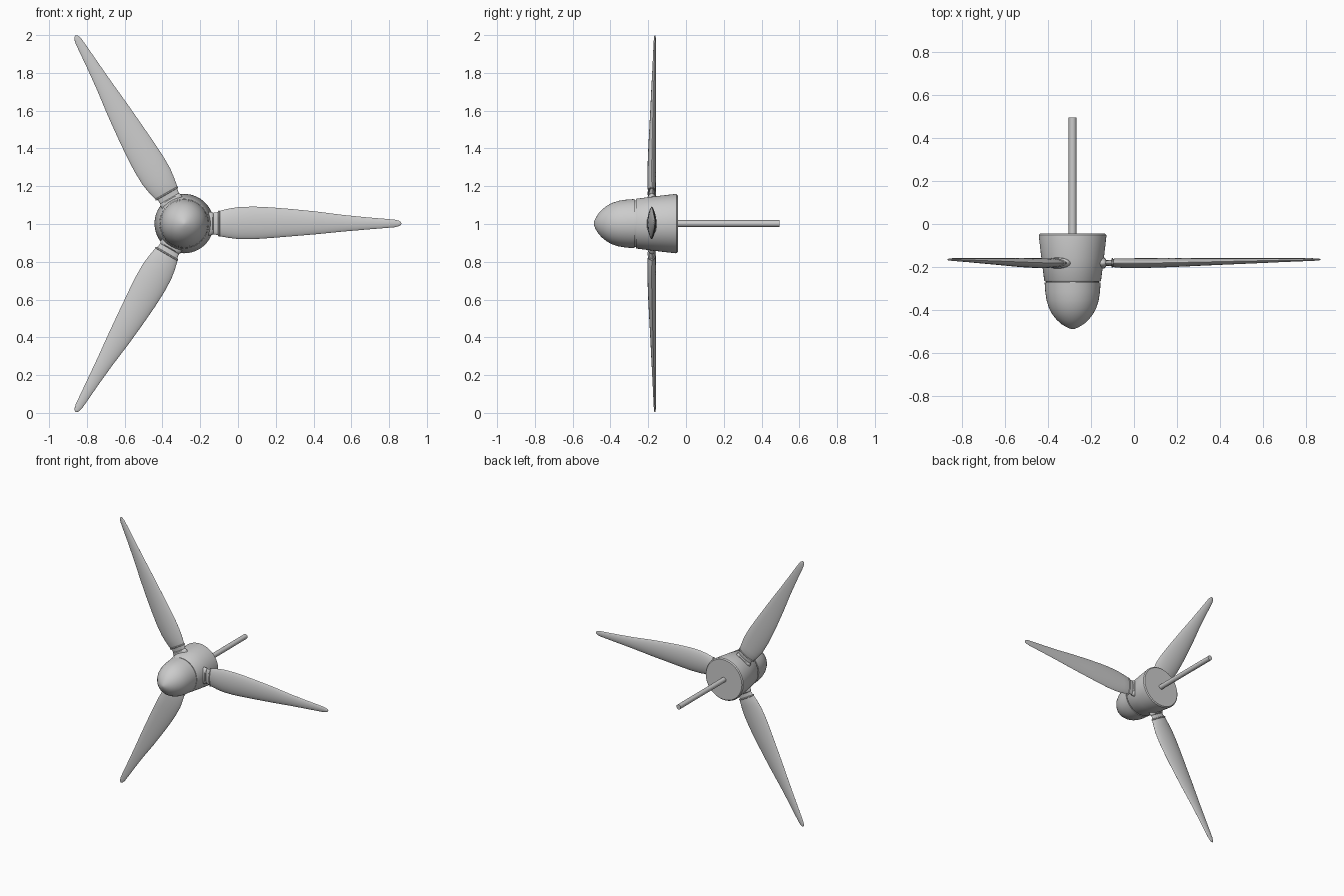
import bpy, bmesh
from math import sin, cos, pi, radians
from mathutils import Matrix, Vector

CX, CZ = -0.285, 1.002      # rotation axis runs along y


def skin(name, rings, matrix=Matrix(), angle=35):
    """Join equal-length rings of points into a capped, smooth-shaded skin."""
    bm = bmesh.new()
    vr = [[bm.verts.new(matrix @ Vector(p)) for p in ring] for ring in rings]
    n = len(vr[0])
    for a, b in zip(vr, vr[1:]):
        for i in range(n):
            j = (i + 1) % n
            bm.faces.new((a[i], a[j], b[j], b[i]))
    bm.faces.new(vr[0][::-1])
    bm.faces.new(vr[-1])
    bmesh.ops.recalc_face_normals(bm, faces=bm.faces)
    me = bpy.data.meshes.new(name)
    bm.to_mesh(me)
    bm.free()
    ob = bpy.data.objects.new(name, me)
    bpy.context.collection.objects.link(ob)
    bpy.ops.object.select_all(action='DESELECT')
    ob.select_set(True)
    bpy.context.view_layer.objects.active = ob
    bpy.ops.object.shade_smooth_by_angle(angle=radians(angle))
    return ob


def lathe(name, profile, n=64):
    """Profile of (y, radius) turned around the shaft axis."""
    rings = [[(CX + r * cos(2 * pi * i / n), y, CZ + r * sin(2 * pi * i / n))
              for i in range(n)] for y, r in profile]
    return skin(name, rings)


def section(r, chord, thick, y, z=0.0, sharp=0.0, n=40):
    """Oval (sharp=0) or lens-shaped ring across the blade at radius r."""
    pts = []
    for i in range(n):
        a = 2 * pi * i / n
        pts.append((r, y + thick * sin(a) * abs(sin(a)) ** sharp, z + chord * cos(a)))
    return pts


# Nose cone, rounded hub tip
nose = [(-0.488, 0.002), (-0.486, 0.012), (-0.478, 0.030), (-0.464, 0.053),
        (-0.445, 0.074), (-0.42, 0.094), (-0.39, 0.110), (-0.355, 0.121),
        (-0.315, 0.127), (-0.272, 0.130)]
lathe("nose_cone", nose)
lathe("hub_seam", [(-0.28, 0.123), (-0.255, 0.123)])

# Hub body flaring to a chamfered back plate
lathe("hub_body", [(-0.266, 0.129), (-0.262, 0.132), (-0.16, 0.145),
                   (-0.056, 0.157), (-0.050, 0.156), (-0.043, 0.149)])

# Drive shaft
lathe("shaft", [(-0.06, 0.018), (0.495, 0.018)], 24)

# Blade stations: radius, half chord, half thickness, y, z offset
stations = [(0.185, 0.066, 0.018, -0.181, 0.000), (0.20, 0.070, 0.021, -0.181, 0.001),
            (0.24, 0.078, 0.022, -0.182, 0.002), (0.29, 0.085, 0.023, -0.182, 0.003),
            (0.37, 0.086, 0.022, -0.181, 0.004), (0.46, 0.081, 0.021, -0.179, 0.005),
            (0.57, 0.072, 0.018, -0.177, 0.005), (0.70, 0.060, 0.015, -0.174, 0.004),
            (0.84, 0.044, 0.012, -0.171, 0.002), (0.97, 0.032, 0.009, -0.168, 0.001),
            (1.07, 0.024, 0.007, -0.166, 0.001), (1.115, 0.020, 0.006, -0.165, 0.001),
            (1.135, 0.015, 0.005, -0.165, 0.001), (1.146, 0.009, 0.004, -0.165, 0.001),
            (1.150, 0.002, 0.002, -0.165, 0.001)]
# Root fitting: rounded boss on the hub, slim neck, thin flange
boss = [(0.10, 0.062, 0.026), (0.140, 0.062, 0.026), (0.149, 0.060, 0.024),
        (0.154, 0.055, 0.018)]
neck = [(0.12, 0.056, 0.013), (0.165, 0.058, 0.013), (0.19, 0.064, 0.016)]
flange = [(0.180, 0.066, 0.019), (0.182, 0.069, 0.022), (0.187, 0.069, 0.022),
          (0.189, 0.066, 0.019)]

for k in range(3):
    m = Matrix.Translation((CX, 0, CZ)) @ Matrix.Rotation(k * 2 * pi / 3, 4, 'Y')
    skin(f"blade_{k + 1}", [section(*s, sharp=0.4) for s in stations], m, 50)
    for part, data in (("boss", boss), ("neck", neck), ("flange", flange)):
        skin(f"blade_{part}_{k + 1}", [section(*s, -0.181) for s in data], m)
